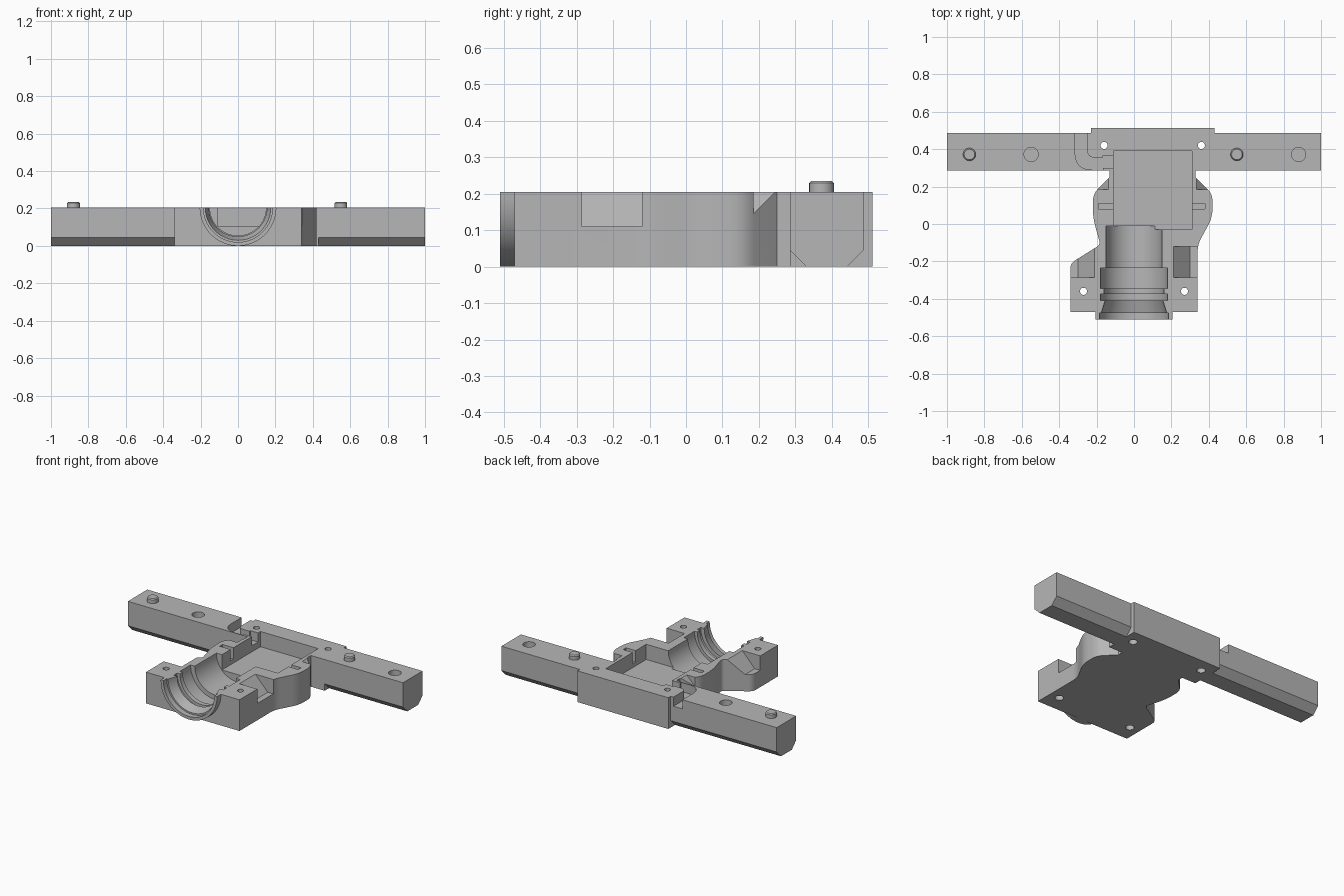
import bpy, bmesh, math
from mathutils import Vector

if "Cube" in bpy.data.objects:
    bpy.data.objects.remove(bpy.data.objects["Cube"])

TOP = 0.205
grey = bpy.data.materials.new("plain grey")
grey.diffuse_color = (0.47, 0.47, 0.47, 1)
grey.use_nodes = True
grey.node_tree.nodes["Principled BSDF"].inputs["Base Color"].default_value = grey.diffuse_color


def finish(name, bm):
    bmesh.ops.recalc_face_normals(bm, faces=bm.faces)
    me = bpy.data.meshes.new(name)
    bm.to_mesh(me)
    bm.free()
    me.materials.append(grey)
    ob = bpy.data.objects.new(name, me)
    bpy.context.collection.objects.link(ob)
    return ob


def prism(name, pts, lo, hi, axis="z"):
    """Extrude a 2D outline along an axis."""
    place = {"z": lambda a, b, t: (a, b, t), "y": lambda a, b, t: (a, t, b),
             "x": lambda a, b, t: (t, a, b)}[axis]
    bm = bmesh.new()
    f = bm.faces.new([bm.verts.new(place(a, b, lo)) for a, b in pts])
    res = bmesh.ops.extrude_face_region(bm, geom=[f])
    step = Vector(place(0, 0, hi - lo))
    bmesh.ops.translate(bm, vec=step, verts=[v for v in res["geom"] if isinstance(v, bmesh.types.BMVert)])
    return finish(name, bm)


def box(name, x0, x1, y0, y1, z0, z1):
    return prism(name, [(x0, y0), (x1, y0), (x1, y1), (x0, y1)], z0, z1)


def disc(name, x, y, r, z0, z1, n=32):
    ring = [(x + r * math.cos(2 * math.pi * i / n), y + r * math.sin(2 * math.pi * i / n)) for i in range(n)]
    return prism(name, ring, z0, z1)


def lathe(name, profile, n=64):
    """Revolve (y, radius) pairs about the barrel axis."""
    bm = bmesh.new()
    rings = [[bm.verts.new((r * math.cos(2 * math.pi * i / n), y, TOP + r * math.sin(2 * math.pi * i / n)))
              for i in range(n)] for y, r in profile]
    for a, b in zip(rings, rings[1:]):
        for i in range(n):
            j = (i + 1) % n
            bm.faces.new((a[i], a[j], b[j], b[i]))
    bm.faces.new(rings[0])
    bm.faces.new(rings[-1])
    return finish(name, bm)


def rounded(corners, n=6):
    """Round the corners given as (x, y, setback)."""
    out = []
    for i, (x, y, d) in enumerate(corners):
        p = Vector((x, y))
        if not d:
            out.append((x, y))
            continue
        a = p + (Vector(corners[i - 1][:2]) - p).normalized() * d
        b = p + (Vector(corners[(i + 1) % len(corners)][:2]) - p).normalized() * d
        for k in range(n + 1):
            t = k / n
            out.append(tuple(a * (1 - t) ** 2 + p * 2 * t * (1 - t) + b * t * t))
    return out


def combine(target, tool, op):
    m = target.modifiers.new(op, "BOOLEAN")
    m.operation, m.object, m.solver = op, tool, "EXACT"
    bpy.context.view_layer.objects.active = target
    bpy.ops.object.modifier_apply(modifier=m.name)
    bpy.data.objects.remove(tool, do_unlink=True)


# Body with waisted, rounded plan outline
body = prism("housing", rounded([
    (-0.34, -0.47, 0), (0.34, -0.47, 0), (0.34, -0.11, 0.04), (0.42, 0.035, 0.05),
    (0.42, 0.16, 0.04), (0.33, 0.25, 0), (0.33, 0.32, 0), (-0.13, 0.32, 0),
    (-0.13, 0.25, 0), (-0.22, 0.16, 0.04), (-0.22, 0.035, 0.05), (-0.18, -0.11, 0.02),
    (-0.34, -0.21, 0.03)]), 0, TOP)

# Chamfered cross bar and thick centre block
y0, y1, c = 0.285, 0.487, 0.045
combine(body, prism("bar", [(y0 + c, 0), (y1 - c, 0), (y1, c), (y1, TOP), (y0, TOP), (y0, c)], -1, 1, "x"), "UNION")
combine(body, box("centre_block", -0.23, 0.43, y0, 0.512, 0, TOP), "UNION")

# Front collar, kept below the parting plane
collar = lathe("collar", [(-0.51, 0.205), (-0.45, 0.205)])
combine(collar, box("cap", -0.4, 0.4, -0.7, 0, TOP, 0.6), "DIFFERENCE")
combine(body, collar, "UNION")

# Stepped barrel bore
combine(body, lathe("bore", [
    (-0.55, 0.185), (-0.475, 0.185), (-0.475, 0.175), (-0.41, 0.155), (-0.41, 0.18), (-0.375, 0.18),
    (-0.375, 0.16), (-0.345, 0.16), (-0.345, 0.18), (-0.235, 0.18), (-0.235, 0.15), (-0.01, 0.15)]), "DIFFERENCE")

# Square pocket and side slots
combine(body, box("pocket", -0.11, 0.31, -0.03, 0.39, 0.105, 0.3), "DIFFERENCE")
for x in (-0.19, 0.25):
    combine(body, box("slot", x, x + 0.13, 0.08, 0.11, 0.13, 0.3), "DIFFERENCE")

# Curved cable channel from the pocket to the back
combine(body, prism("channel", rounded([
    (-0.315, 0.6, 0), (-0.315, 0.29, 0.09), (-0.165, 0.29, 0), (-0.165, 0.3, 0), (-0.08, 0.3, 0),
    (-0.08, 0.365, 0), (-0.165, 0.365, 0), (-0.165, 0.355, 0), (-0.25, 0.355, 0.04), (-0.25, 0.6, 0)]),
    0.145, 0.3), "DIFFERENCE")

# Sloped recesses on both sides
for s in (-1, 1):
    combine(body, prism("front_recess", [
        (s * 0.21, TOP), (s * 0.30, 0.11), (s * 0.5, 0.11), (s * 0.5, 0.3), (s * 0.21, 0.3)],
        -0.285, -0.12, "y"), "DIFFERENCE")
    m = 0.1
    combine(body, prism("rear_recess", [
        (m + s * 0.235, TOP), (m + s * 0.335, TOP - 0.1), (m + s * 0.335, 0.3), (m + s * 0.235, 0.3)],
        0.185, 0.284, "y"), "DIFFERENCE")

# Screw holes with counterbores below
for x, y in ((-0.16, 0.42), (0.36, 0.42), (-0.27, -0.36), (0.27, -0.36)):
    combine(body, disc("hole", x, y, 0.019, -0.1, 0.3, 24), "DIFFERENCE")
    combine(body, disc("counterbore", x, y, 0.026, -0.1, 0.03, 24), "DIFFERENCE")

# Dowel sockets
for x in (-0.55, 0.88):
    combine(body, disc("socket", x, 0.372, 0.038, 0.165, 0.3), "DIFFERENCE")

# Dowel pins with a small bevelled top
pins = []
for x in (-0.88, 0.55):
    pin = disc("dowel_pin", x, 0.372, 0.034, TOP - 0.02, 0.235)
    b = pin.modifiers.new("bevel", "BEVEL")
    b.width, b.segments, b.limit_method, b.angle_limit = 0.006, 1, "ANGLE", math.radians(60)
    pins.append(pin)

for ob in [body] + pins:
    bpy.ops.object.select_all(action="DESELECT")
    ob.select_set(True)
    bpy.context.view_layer.objects.active = ob
    bpy.ops.object.shade_smooth_by_angle(angle=math.radians(30))
